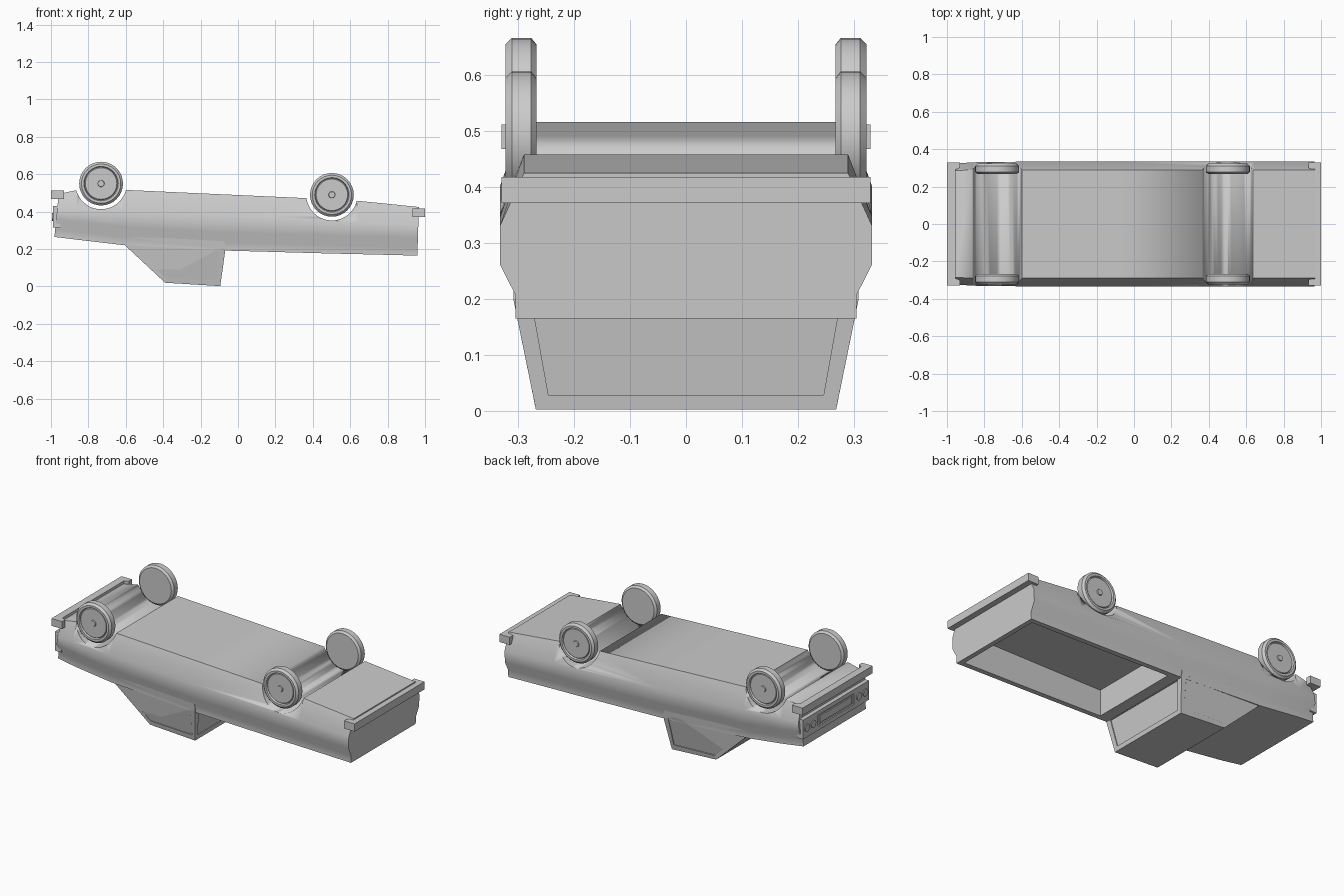
import bpy, bmesh, math
from mathutils import Matrix, Vector

if "Cube" in bpy.data.objects:
    bpy.data.objects.remove(bpy.data.objects["Cube"])

paint = bpy.data.materials.new("plain grey")
paint.diffuse_color = (0.6, 0.6, 0.6, 1)
paint.use_nodes = True
paint.node_tree.nodes["Principled BSDF"].inputs["Base Color"].default_value = paint.diffuse_color


def finish(name, bm, smooth=None):
    bmesh.ops.recalc_face_normals(bm, faces=bm.faces)
    me = bpy.data.meshes.new(name)
    bm.to_mesh(me)
    bm.free()
    ob = bpy.data.objects.new(name, me)
    bpy.context.collection.objects.link(ob)
    me.materials.append(paint)
    if smooth:
        bpy.ops.object.select_all(action='DESELECT')
        ob.select_set(True)
        bpy.context.view_layer.objects.active = ob
        bpy.ops.object.shade_smooth_by_angle(angle=math.radians(smooth))
    return ob


def loft(rings, name, smooth=None):
    """Skin a list of equal-length closed rings and cap both ends."""
    bm = bmesh.new()
    rows = [[bm.verts.new(p) for p in ring] for ring in rings]
    n = len(rows[0])
    for a, b in zip(rows, rows[1:]):
        for i in range(n):
            bm.faces.new((a[i], a[(i + 1) % n], b[(i + 1) % n], b[i]))
    bm.faces.new(rows[0])
    bm.faces.new(rows[-1])
    return finish(name, bm, smooth)


def box(name, x0, x1, y0, y1, z0, z1):
    return loft([[(x, y0, z0), (x, y1, z0), (x, y1, z1), (x, y0, z1)]
                 for x in (x0, x1)], name)


def cylinder(name, center, r, depth, axis='Y', seg=32):
    bm = bmesh.new()
    rot = Matrix.Rotation(math.pi / 2, 4, 'X' if axis == 'Y' else 'Y')
    bmesh.ops.create_cone(bm, cap_ends=True, segments=seg, radius1=r, radius2=r,
                          depth=depth, matrix=Matrix.Translation(center) @ rot)
    return finish(name, bm, 35)


def cut(target, cutter):
    m = target.modifiers.new("cut", 'BOOLEAN')
    m.operation = 'DIFFERENCE'
    m.solver = 'EXACT'
    m.object = cutter
    cutter.hide_render = True
    cutter.hide_viewport = True


# Body shell, upside down: x, low edge z, flank crease z, sill z, half width, sill half width
stations = [(-0.97, 0.265, 0.41, 0.495, 0.322, 0.285),
            (-0.86, 0.250, 0.41, 0.515, 0.330, 0.290),
            (-0.62, 0.222, 0.40, 0.517, 0.333, 0.290),
            (-0.07, 0.192, 0.375, 0.492, 0.333, 0.290),
            (0.50, 0.176, 0.35, 0.466, 0.333, 0.290),
            (0.64, 0.173, 0.345, 0.458, 0.333, 0.290),
            (0.963, 0.165, 0.33, 0.425, 0.333, 0.290)]
rings = []
for i, (x, lo, crease, sill, w, ws) in enumerate(stations):
    half = [(w - 0.028, lo), (w - 0.028, lo + 0.042), (w, lo + 0.097), (w, crease), (ws, sill)]
    prof = half + [(-y, z) for y, z in reversed(half)]
    lean = 0.10 if i == 0 else (0.03 if i == len(stations) - 1 else 0)
    rings.append([(x + lean * (z - (lo + sill) / 2), y, z) for y, z in prof])
body = loft(rings, "body", 40)

# Wheel channels and cargo bed
axles = [("front", -0.732, 0.55), ("rear", 0.502, 0.49)]
for label, x, z in axles:
    cut(body, cylinder(label + "_channel_cutter", (x, 0, z), 0.137, 1, seg=48))
cut(body, box("bed_cutter", 0.0, 0.93, -0.275, 0.275, 0.1, 0.345))

# Cab
cab_side = [(-0.69, 0.30), (-0.39, 0.02), (-0.095, 0.002), (-0.067, 0.20), (-0.075, 0.30)]


def cab_y(z):
    return 0.268 + 0.215 * min(z, 0.19)


cab = loft([[(x, s * cab_y(z), z) for x, z in cab_side] for s in (-1, 1)], "cab")

# Recessed windows: each pane outline is extruded through the cab surface
side_pane = [(-0.615, 0.262), (-0.385, 0.045), (-0.112, 0.034), (-0.098, 0.20), (-0.20, 0.262)]
for s, label in ((-1, "right"), (1, "left")):
    cut(cab, loft([[(x, s * (0.268 + 0.215 * z + d), z) for x, z in side_pane]
                   for d in (-0.006, 0.05)], label + "_window_cutter"))


def end_pane(name, a, b, wa, wb, out):
    rows = []
    for d in (-0.006, 0.04):
        rows.append([(a[0] + out * d, -wa, a[1]), (a[0] + out * d, wa, a[1]),
                     (b[0] + out * d, wb, b[1]), (b[0] + out * d, -wb, b[1])])
    cut(cab, loft(rows, name))


end_pane("rear_window_cutter", (-0.0913, 0.028), (-0.0685, 0.19), 0.246, 0.275, 1)
end_pane("windshield_cutter", (-0.412, 0.04), (-0.60, 0.216), 0.246, 0.275, -1)

# Bumpers with short wrap-around ends
for label, outer, inner, wrap, z0, z1 in (("front", -1.0, -0.955, -0.93, 0.468, 0.512),
                                          ("rear", 1.0, 0.955, 0.932, 0.372, 0.418)):
    pts = [(outer, -0.33), (outer, 0.33), (wrap, 0.33), (wrap, 0.30),
           (inner, 0.29), (inner, -0.29), (wrap, -0.30), (wrap, -0.33)]
    loft([[(x, y, z) for x, y in pts] for z in (z0, z1)], label + "_bumper")

# Grille panel with a sunken centre and paired headlights
panel = box("grille_panel", -0.99, -0.95, -0.31, 0.31, 0.315, 0.43)
cut(panel, box("grille_cutter", -1.1, -0.982, -0.17, 0.17, 0.34, 0.405))
box("grille_bar", -0.988, -0.97, -0.15, 0.15, 0.352, 0.393)
for y in (-0.275, -0.215, 0.215, 0.275):
    cylinder("headlight", (-0.987, y, 0.372), 0.022, 0.016, 'X', 20)

# Wheels: lathe profile of (radius, distance from the inner face)
tyre = [(0.0, 0.0), (0.105, 0.0), (0.117, 0.010), (0.117, 0.044), (0.105, 0.056),
        (0.092, 0.056), (0.088, 0.046), (0.084, 0.050), (0.018, 0.050),
        (0.016, 0.056), (0.0, 0.056)]
for label, cx, cz in axles:
    for s, side in ((-1, "right"), (1, "left")):
        bm = bmesh.new()
        vs = [bm.verts.new((cx + r, s * (0.267 + d), cz)) for r, d in tyre]
        es = [bm.edges.new(e) for e in zip(vs, vs[1:])]
        bmesh.ops.spin(bm, geom=vs + es, cent=(cx, 0, cz), axis=(0, 1, 0),
                       angle=math.tau, steps=32)
        bmesh.ops.remove_doubles(bm, verts=bm.verts, dist=0.0002)
        finish(f"{label}_{side}_wheel", bm, 30)
